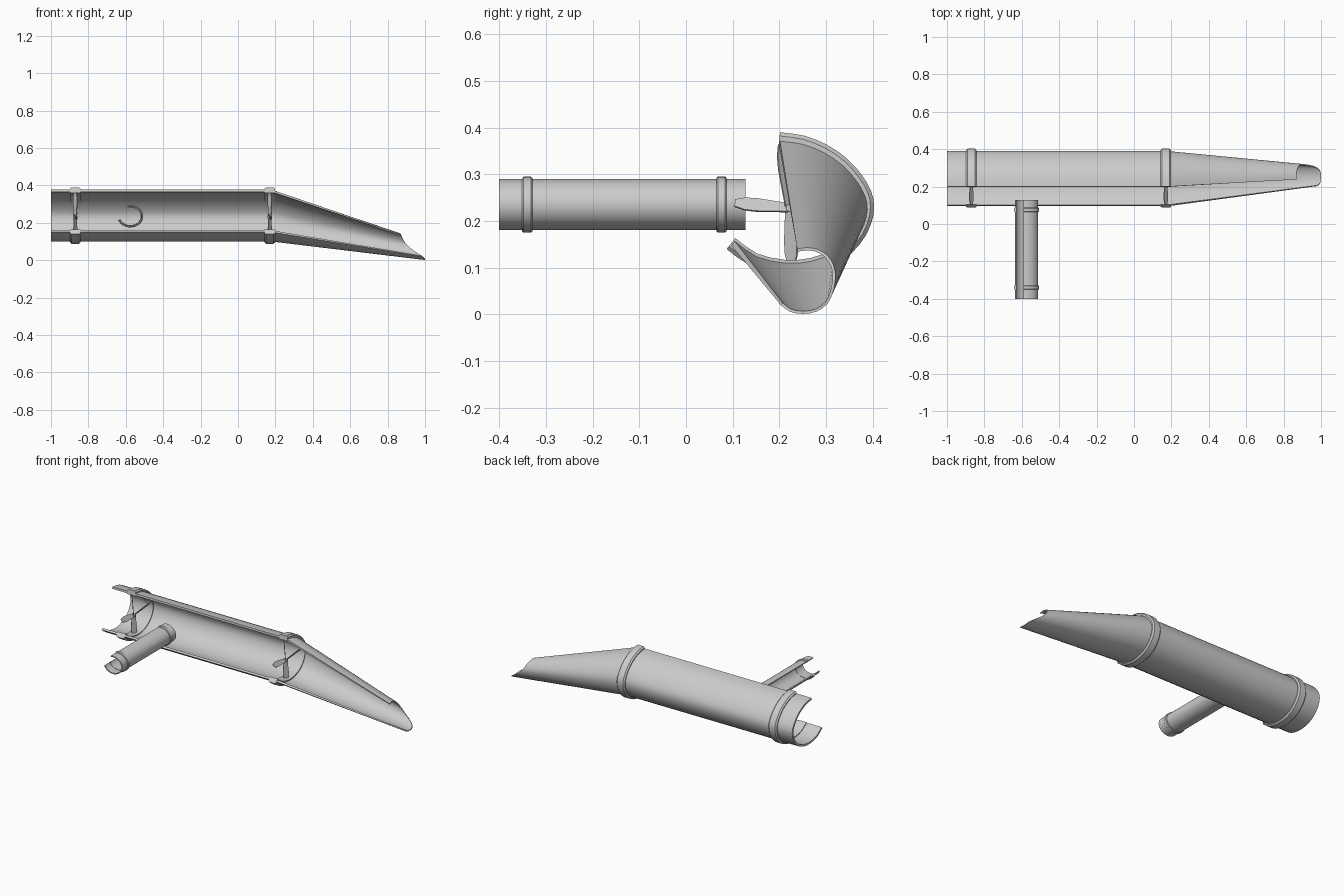
import bpy, math
from mathutils import Vector

if "Cube" in bpy.data.objects:
    bpy.data.objects.remove(bpy.data.objects["Cube"])


def smooth_path(pts, n=2):
    """Catmull-Rom refinement of an open 2D path."""
    p = [Vector(q) for q in pts]
    p = [2 * p[0] - p[1]] + p + [2 * p[-1] - p[-2]]
    out = []
    for i in range(1, len(p) - 2):
        a, b, c, d = p[i - 1:i + 3]
        for k in range(n):
            t = k / n
            out.append(0.5 * (2 * b + (c - a) * t + (2 * a - 5 * b + 4 * c - d) * t * t
                              + (3 * b - a - 3 * c + d) * t ** 3))
    return out + [p[-2]]


def offset(path, d):
    """Shift a clockwise path outward by d."""
    out = []
    for i, p in enumerate(path):
        t = (path[min(i + 1, len(path) - 1)] - path[max(i - 1, 0)]).normalized()
        out.append(p + d * Vector((-t.y, t.x)))
    return out


def make(name, verts, faces, smooth=True):
    me = bpy.data.meshes.new(name)
    me.from_pydata(verts, [], faces)
    ob = bpy.data.objects.new(name, me)
    bpy.context.collection.objects.link(ob)
    bpy.ops.object.select_all(action='DESELECT')
    ob.select_set(True)
    bpy.context.view_layer.objects.active = ob
    bpy.ops.object.mode_set(mode='EDIT')
    bpy.ops.mesh.select_all(action='SELECT')
    bpy.ops.mesh.normals_make_consistent(inside=False)
    bpy.ops.object.mode_set(mode='OBJECT')
    if smooth:
        bpy.ops.object.shade_smooth_by_angle(angle=math.radians(32))
    return ob


def strip_solid(name, rails):
    """Closed solid skinned through a ring of rails, capped at both ends."""
    m, n = len(rails), len(rails[0])
    verts = [v for r in rails for v in r]
    faces = [(j * n + i, j * n + i + 1, (j + 1) % m * n + i + 1, (j + 1) % m * n + i)
             for j in range(m) for i in range(n - 1)]
    faces += [[j * n for j in range(m)], [j * n + n - 1 for j in range(m)]]
    return make(name, verts, faces)


def along_x(path, section):
    return [[(a, p.x, p.y) for p in offset(path, o)] for a, o in section]


def along_y(path, section):
    return [[(p.x, a, p.y) for p in offset(path, o)] for a, o in section]


def band(c, w, lo, hi, ch):
    """Chamfered band cross-section."""
    return [(c - w, lo), (c + w, lo), (c + w, hi - ch), (c + w - ch, hi),
            (c - w + ch, hi), (c - w, hi - ch)]


# Cross-sections of the cut-open body and the spout tip (y, z)
body = smooth_path([(.2, .377), (.25, .37), (.295, .352), (.335, .325), (.365, .292),
                    (.384, .26), (.39, .23), (.383, .195), (.362, .158), (.325, .125),
                    (.27, .104), (.21, .1), (.145, .115), (.095, .15)])
tip = smooth_path([(.238, .14), (.258, .143), (.28, .14), (.298, .13), (.311, .115),
                   (.318, .098), (.32, .08), (.318, .062), (.313, .042), (.302, .022),
                   (.28, .006), (.25, .001), (.222, .006), (.203, .02)])

# Main half-open tube
strip_solid("main_tube", along_x(body, [(-1, 0), (.18, 0), (.18, -.012), (-1, -.012)]))


# Tapered spout with slanted curved mouth
def mouth_x(z):
    keys = [(0, 1.0), (.01, .995), (.065, .92), (.1, .888), (.14, .87), (.2, .87)]
    for (z0, x0), (z1, x1) in zip(keys, keys[1:]):
        if z <= z1:
            return x0 + (x1 - x0) * max(0, z - z0) / (z1 - z0)


def start_rail(d):
    return [(.18, p.x, p.y) for p in offset(body, d)]


def mouth_rail(d):
    return [(mouth_x(q.y), p.x, p.y) for p, q in zip(offset(tip, d), tip)]


strip_solid("spout", [start_rail(0), mouth_rail(0), mouth_rail(-.006), start_rail(-.012)])


# Bands and the crossed blades mounted inside them
def blades(name, x):
    verts, faces = [], []
    hub = Vector((x, .222, .228))
    outline = [(.008, .005), (.03, .011), (.6, .017), (.82, .016), (1, .009)]
    for deg, length in ((175, .118), (97, .138), (5, .155), (272, .122)):
        a = math.radians(deg)
        u = Vector((0, math.cos(a), math.sin(a)))
        side = Vector((0, -math.sin(a), math.cos(a)))
        ax = Vector((1, 0, 0))
        w = (side * .85 + ax * .65).normalized()
        t = w.cross(u) * .002
        ring = [(r, h) for r, h in outline] + [(r, -h) for r, h in reversed(outline)]
        b, n = len(verts), len(ring)
        for s in (1, -1):
            verts += [hub + u * r * length + w * h + t * s for r, h in ring]
        faces += [range(b, b + n), range(b + n, b + 2 * n)]
        faces += [(b + i, b + (i + 1) % n, b + n + (i + 1) % n, b + n + i) for i in range(n)]
    make(name, verts, [list(f) for f in faces], smooth=False)
    bpy.ops.mesh.primitive_cylinder_add(vertices=12, radius=.008, depth=.024,
                                        location=hub, rotation=(0, math.pi / 2, 0))
    bpy.context.object.name = name + "_hub"


for label, x in (("rear", -.87), ("front", .17)):
    strip_solid(label + "_band", along_x(body, band(x, .028, -.017, .013, .008)))
    blades(label + "_blades", x)

# Small side pipe with a lengthwise opening, and its two bands
arc = [Vector((-.576 + .064 * math.cos(math.radians(a)), .235 + .055 * math.sin(math.radians(a))))
       for a in [104 - i * 264 / 32 for i in range(33)]]
strip_solid("side_pipe", along_y(arc, [(-.4, 0), (.127, 0), (.127, -.006), (-.4, -.006)]))
for label, y in (("outer", -.34), ("inner", .076)):
    strip_solid("side_pipe_" + label + "_band", along_y(arc, band(y, .011, -.008, .005, .003)))
